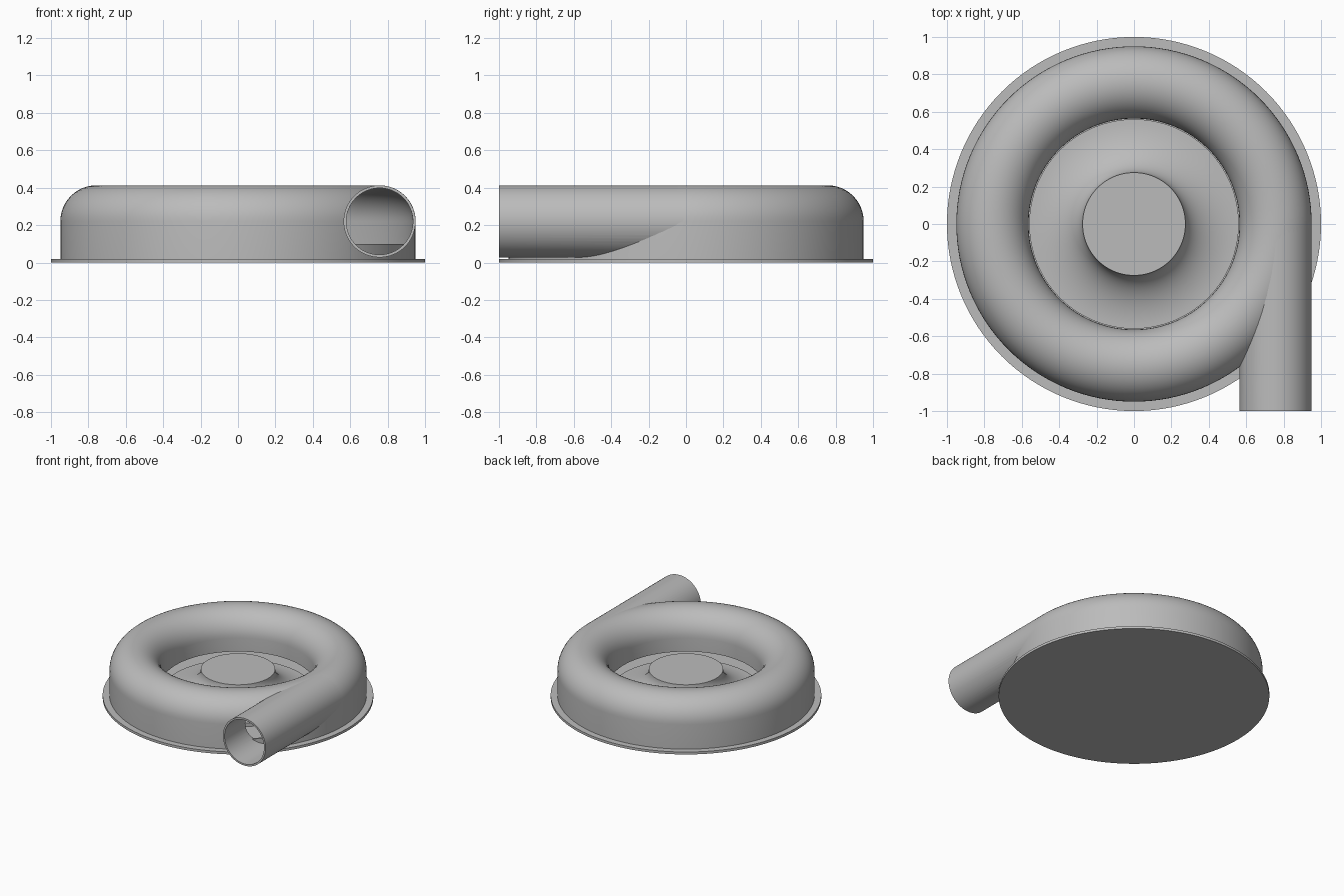
import bpy, bmesh, math
from mathutils import Matrix, Vector

cube = bpy.data.objects.get("Cube")
if cube:
    bpy.data.objects.remove(cube, do_unlink=True)

grey = bpy.data.materials.new("plain grey")
grey.use_nodes = True
grey.diffuse_color = (0.5, 0.5, 0.5, 1)
grey.node_tree.nodes["Principled BSDF"].inputs["Base Color"].default_value = (0.5, 0.5, 0.5, 1)

SEGMENTS = 128
TUBE_R, TUBE_MID, TUBE_Z = 0.193, 0.757, 0.22   # volute section
WALL, BASE_TOP, LIP_Z = 0.015, 0.02, 0.11


def finish(name, bm):
    bmesh.ops.remove_doubles(bm, verts=bm.verts, dist=1e-5)
    bmesh.ops.recalc_face_normals(bm, faces=bm.faces)
    mesh = bpy.data.meshes.new(name)
    bm.to_mesh(mesh)
    bm.free()
    mesh.materials.append(grey)
    obj = bpy.data.objects.new(name, mesh)
    bpy.context.collection.objects.link(obj)
    return obj


def lathe(name, profile, closed=False):
    """Spin an (r, z) profile around the z axis."""
    bm = bmesh.new()
    verts = [bm.verts.new((r, 0, z)) for r, z in profile]
    for a, b in zip(verts, verts[1:]):
        bm.edges.new((a, b))
    if closed:
        bm.edges.new((verts[-1], verts[0]))
    bmesh.ops.spin(bm, geom=bm.verts[:] + bm.edges[:], axis=(0, 0, 1), cent=(0, 0, 0),
                   angle=math.tau, steps=SEGMENTS, use_merge=True)
    return finish(name, bm)


def rod(name, radius, y_front, y_back, floor=None):
    """Cylinder along y on the outlet axis, optionally cut flat at a floor height."""
    bm = bmesh.new()
    move = Matrix.Translation((TUBE_MID, (y_front + y_back) / 2, TUBE_Z))
    bmesh.ops.create_cone(bm, cap_ends=True, segments=64, radius1=radius, radius2=radius,
                          depth=y_back - y_front, matrix=move @ Matrix.Rotation(math.pi / 2, 4, 'X'))
    if floor is not None:
        cut = bmesh.ops.bisect_plane(bm, geom=bm.verts[:] + bm.edges[:] + bm.faces[:],
                                     plane_co=Vector((0, 0, floor)), plane_no=Vector((0, 0, 1)),
                                     clear_inner=True)
        edges = [e for e in cut["geom_cut"] if isinstance(e, bmesh.types.BMEdge)]
        bmesh.ops.contextual_create(bm, geom=edges)
    return finish(name, bm)


def subtract(obj, cutters):
    """Cut the helpers out of obj and remove them."""
    for cutter in cutters:
        cutter.hide_render = True
        mod = obj.modifiers.new("cut", 'BOOLEAN')
        mod.operation = 'DIFFERENCE'
        mod.solver = 'EXACT'
        mod.object = cutter
    graph = bpy.context.evaluated_depsgraph_get()
    mesh = bpy.data.meshes.new_from_object(obj.evaluated_get(graph))
    obj.modifiers.clear()
    obj.data = mesh
    for cutter in cutters:
        bpy.data.objects.remove(cutter, do_unlink=True)


def arch(radius, steps=24):
    """Half-circle from the outer to the inner side of the volute."""
    return [(TUBE_MID + radius * math.cos(math.pi * i / steps),
             TUBE_Z + radius * math.sin(math.pi * i / steps)) for i in range(steps + 1)]


outer = TUBE_MID + TUBE_R
inner = TUBE_MID - TUBE_R
bore = TUBE_R - WALL

# Base flange
base = lathe("base_flange", [(0, 0), (1, 0), (1, BASE_TOP), (0, BASE_TOP)])

# Volute casing: thin shell with straight outer wall and inlet lip
casing = lathe("volute_casing",
               [(outer, BASE_TOP)] + arch(TUBE_R) + [(inner, LIP_Z), (inner + WALL, LIP_Z)]
               + arch(bore)[::-1] + [(outer - WALL, BASE_TOP)], closed=True)
subtract(casing, [rod("outlet_bore_cutter", bore, -1.2, 0, floor=0.1)])

# Outlet pipe, trimmed where it enters the casing cavity
pipe = rod("outlet_pipe", TUBE_R - 0.0005, -1, 0)
cavity = lathe("cavity_cutter", [(outer - WALL, 0)] + arch(bore) + [(inner + WALL, 0)], closed=True)
subtract(pipe, [rod("pipe_bore_cutter", bore, -1.2, 0.2), cavity])

# Central hub flaring out to a thin plate
hub_r, hub_z, plate_r, plate_z = 0.275, 0.23, 0.56, 0.05
flare = []
for i in range(21):
    t = math.pi / 2 * i / 20
    flare.append((plate_r - (plate_r - hub_r) * math.cos(t), hub_z - (hub_z - plate_z) * math.sin(t)))
hub = lathe("flared_hub", [(0, hub_z)] + flare + [(plate_r, BASE_TOP), (0, BASE_TOP)])

# Smooth shading with sharp rims
bpy.ops.object.select_all(action='DESELECT')
for obj in (base, casing, pipe, hub):
    obj.select_set(True)
    bpy.context.view_layer.objects.active = obj
bpy.ops.object.shade_smooth_by_angle(angle=math.radians(35))
